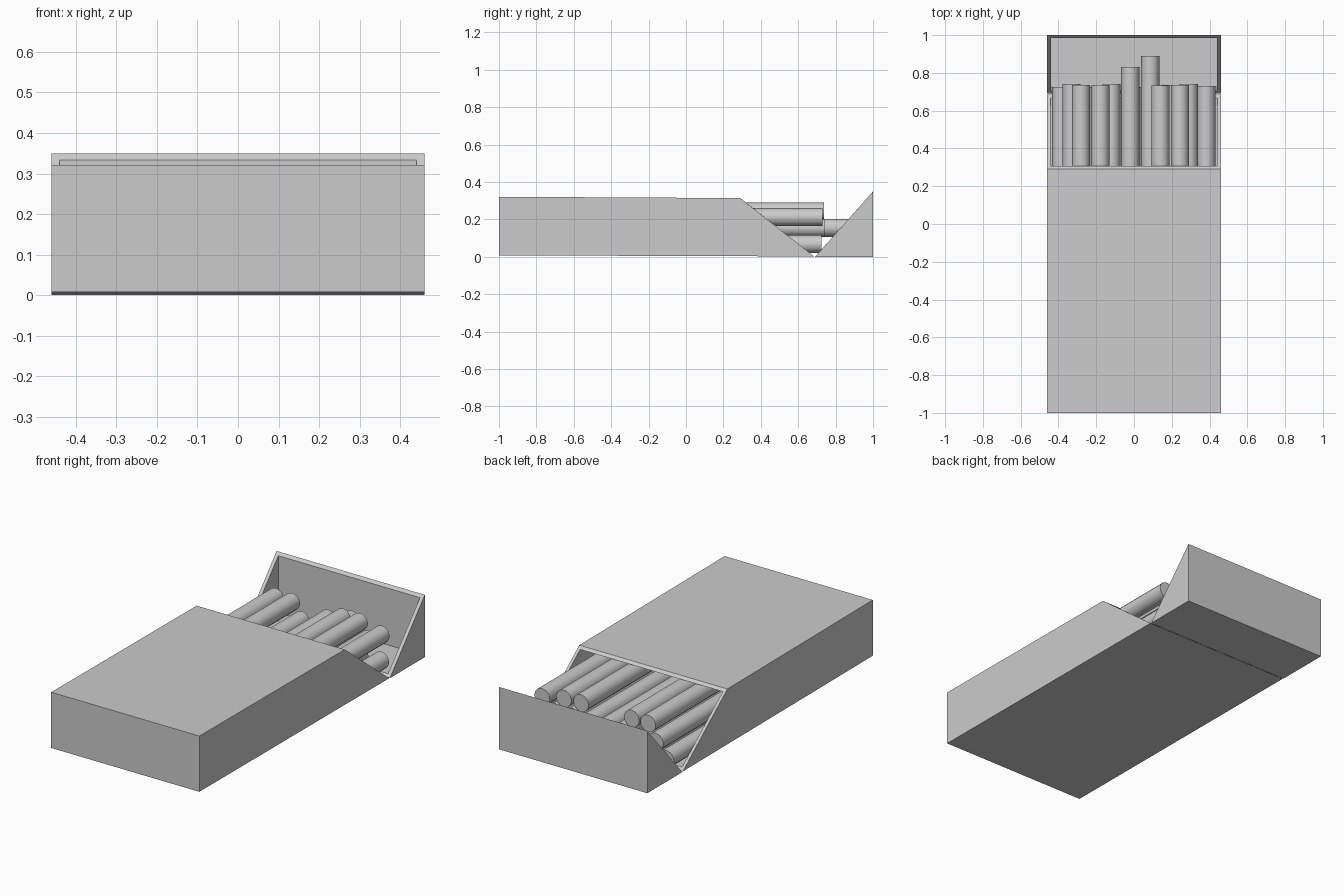
import bpy, bmesh
from mathutils import Matrix, Vector

if "Cube" in bpy.data.objects:
    bpy.data.objects.remove(bpy.data.objects["Cube"])


def finish(bm, name):
    bmesh.ops.recalc_face_normals(bm, faces=bm.faces)
    mesh = bpy.data.meshes.new(name)
    bm.to_mesh(mesh)
    bm.free()
    obj = bpy.data.objects.new(name, mesh)
    bpy.context.collection.objects.link(obj)
    return obj


def open_carton(name, outer, inner, half_out, half_in):
    """Hollow prism from (y, z) profiles; the side from last to first point is open."""
    bm = bmesh.new()

    def skin(profile, half):
        sides = [[bm.verts.new((s * half, y, z)) for y, z in profile] for s in (-1, 1)]
        left, right = sides
        for side in sides:
            bm.faces.new(side)
        for i in range(len(profile) - 1):
            bm.faces.new((left[i], left[i + 1], right[i + 1], right[i]))
        return [left[0], right[0], right[-1], left[-1]]

    # Outer and inner skins joined by a rim around the opening
    a, b = skin(outer, half_out), skin(inner, half_in)
    for i in range(4):
        j = (i + 1) % 4
        bm.faces.new((a[i], a[j], b[j], b[i]))
    return finish(bm, name)


def stick(name, x, z, y_end, radius=0.048, y_start=-0.93):
    bm = bmesh.new()
    bmesh.ops.create_cone(bm, cap_ends=True, segments=12, radius1=radius,
                          radius2=radius, depth=y_end - y_start)
    bm.transform(Matrix.Translation(Vector((x, (y_end + y_start) / 2, z)))
                 @ Matrix.Rotation(1.5707963, 4, 'X'))
    obj = finish(bm, name)
    for p in obj.data.polygons:
        p.use_smooth = len(p.vertices) == 4
    for e in obj.data.edges:
        e.use_edge_sharp = abs(obj.data.vertices[e.vertices[0]].co.y
                               - obj.data.vertices[e.vertices[1]].co.y) < 0.01
    return obj


# Carton body, cut at a slant
open_carton("carton_body",
            [(0.685, 0.002), (-1, 0.008), (-1, 0.321), (0.29, 0.314)],
            [(0.668, 0.015), (-0.985, 0.022), (-0.985, 0.307), (0.307, 0.301)],
            0.46, 0.443)

# Flipped-back lid
open_carton("carton_lid",
            [(0.69, 0), (1, 0), (1, 0.35)],
            [(0.703, 0.015), (0.986, 0.015), (0.986, 0.334)],
            0.46, 0.44)

# Sticks: bottom, middle and top rows of (x, z, end y)
rows = {
    "bottom": [(-0.385 + i * 0.128, 0.068, 0.725) for i in range(7)],
    "middle": [(-0.33, 0.155, 0.74), (-0.12, 0.155, 0.74), (-0.02, 0.155, 0.83),
               (0.086, 0.155, 0.89), (0.19, 0.155, 0.735), (0.29, 0.155, 0.74)],
    "top": [(-0.28, 0.243, 0.737), (-0.178, 0.243, 0.737), (0.14, 0.243, 0.732),
            (0.243, 0.243, 0.737), (0.383, 0.212, 0.73)],
}
for row, items in rows.items():
    for i, (x, z, y_end) in enumerate(items):
        stick(f"stick_{row}_{i + 1}", x, z, y_end)
